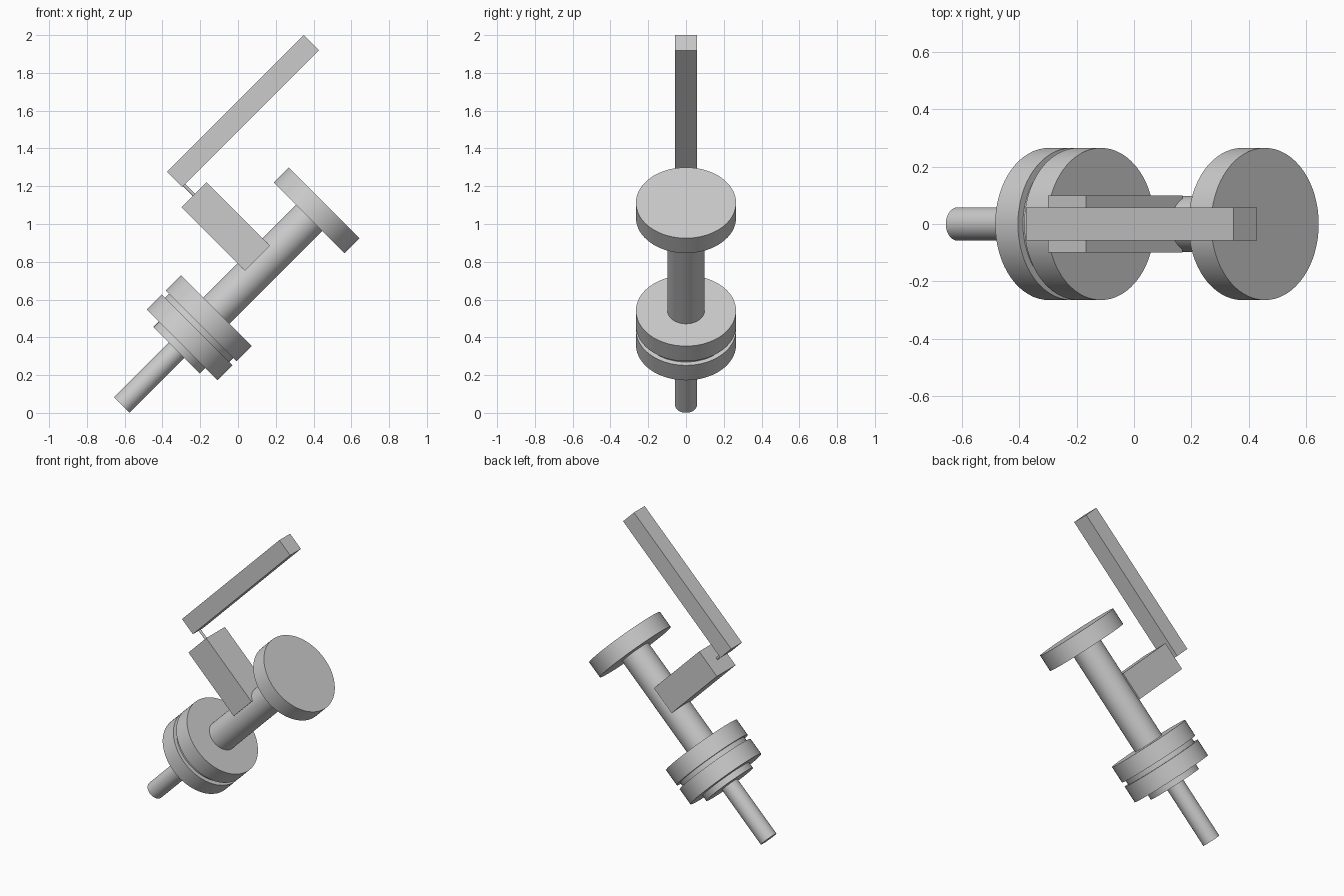
import bpy
from math import radians
from mathutils import Matrix, Vector

if "Cube" in bpy.data.objects:
    bpy.data.objects.remove(bpy.data.objects["Cube"])

# The whole model is built upright, then tilted 45 degrees about y
TILT = Matrix.Rotation(radians(45), 4, 'Y')
AXIS = 0.464  # offset of the main shaft from the tilted origin


def place(obj, name, offset, along, size):
    obj.name = name
    obj.location = TILT @ Vector((-offset, 0, along))
    obj.rotation_euler = (0, radians(45), 0)
    obj.scale = size


def disc(name, radius, low, high, offset=AXIS, along_shaft=True):
    """Cylinder along the shaft between two heights."""
    bpy.ops.mesh.primitive_cylinder_add(vertices=64, radius=1, depth=1)
    obj = bpy.context.object
    place(obj, name, offset, (low + high) / 2, (radius, radius, high - low))
    bpy.ops.object.shade_smooth_by_angle(angle=radians(30))


def block(name, off_low, off_high, low, high, width):
    """Box given by its extent across the shaft, along it and in y."""
    bpy.ops.mesh.primitive_cube_add(size=1)
    place(bpy.context.object, name, (off_low + off_high) / 2, (low + high) / 2,
          (off_high - off_low, width, high - low))


# Shaft, discs and tube, from the bottom end to the top
disc("lower_shaft", 0.058, -0.405, 0.02)
disc("hub_collar", 0.174, 0.005, 0.045)
disc("lower_disc", 0.265, 0.045, 0.157)
disc("disc_spacer", 0.24, 0.157, 0.188)
disc("upper_disc", 0.265, 0.188, 0.301)
disc("main_tube", 0.098, 0.295, 1.0)
disc("end_flange", 0.265, 0.997, 1.109)

# Side arm carrying the long bar on a thin pin
block("side_arm", 0.505, 0.981, 0.558, 0.745, 0.198)
block("long_bar", 1.055, 1.169, 0.637, 1.660, 0.114)

bpy.ops.mesh.primitive_cylinder_add(vertices=24, radius=0.008, depth=0.09)
pin = bpy.context.object
pin.name = "connecting_pin"
pin.location = TILT @ Vector((-1.018, 0, 0.651))
pin.rotation_euler = (0, radians(135), 0)
bpy.ops.object.shade_smooth_by_angle(angle=radians(30))
